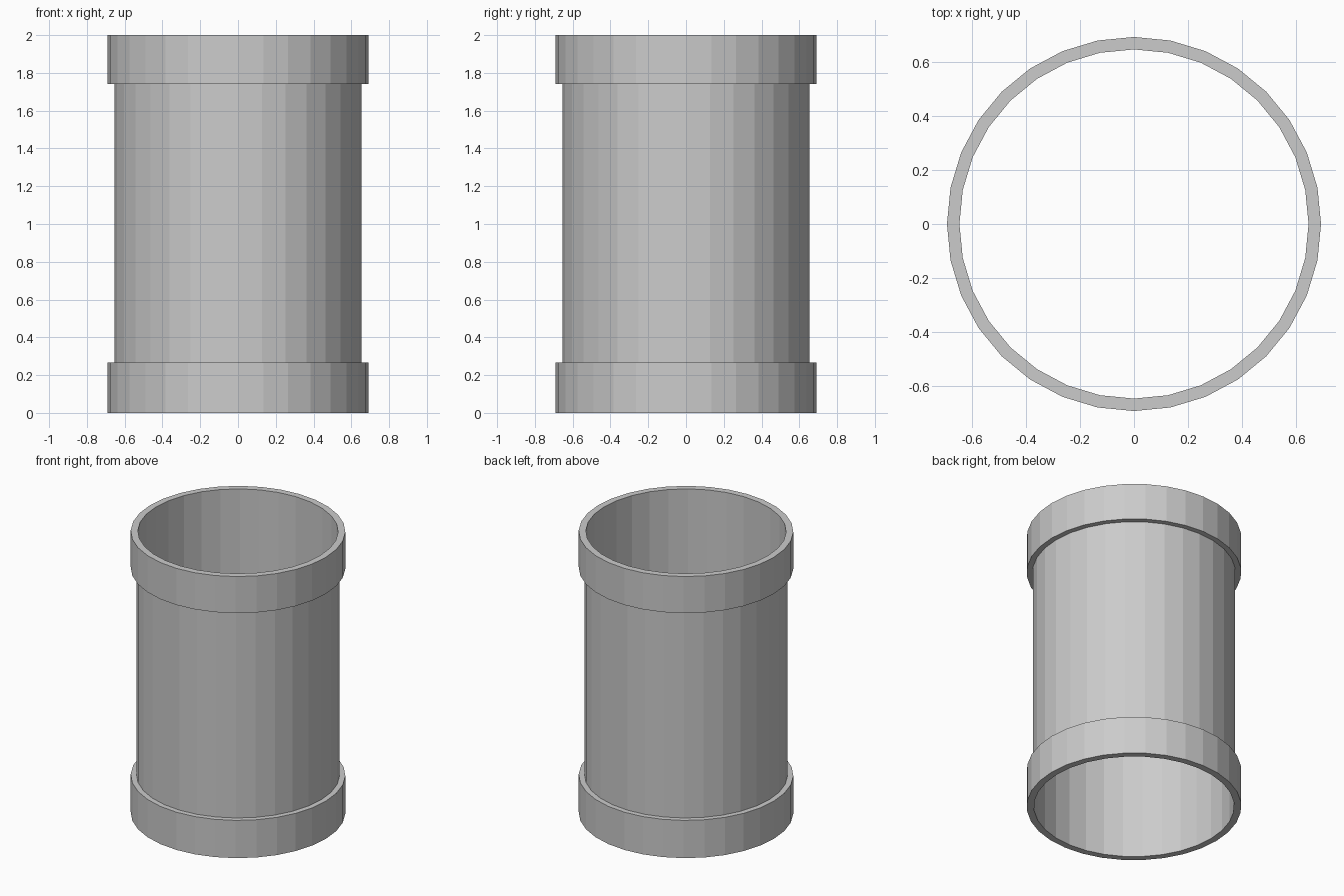
import bpy, bmesh, math

if "Cube" in bpy.data.objects:
    bpy.data.objects.remove(bpy.data.objects["Cube"])

SIDES = 32


def lathe(name, profile):
    """Spin a closed (radius, z) profile around the z axis."""
    bm = bmesh.new()
    rings = []
    for i in range(SIDES):
        a = 2 * math.pi * i / SIDES
        rings.append([bm.verts.new((r * math.cos(a), r * math.sin(a), z)) for r, z in profile])
    n = len(profile)
    for i in range(SIDES):
        p, q = rings[i], rings[(i + 1) % SIDES]
        for j in range(n):
            k = (j + 1) % n
            bm.faces.new((p[j], q[j], q[k], p[k]))
    bmesh.ops.recalc_face_normals(bm, faces=bm.faces)
    mesh = bpy.data.meshes.new(name)
    bm.to_mesh(mesh)
    bm.free()
    obj = bpy.data.objects.new(name, mesh)
    bpy.context.collection.objects.link(obj)
    return obj


BORE, WALL, COLLAR = 0.645, 0.654, 0.691
LOW, HIGH, TOP = 0.268, 1.74, 2.0

# Open pipe with a raised collar at each end
lathe("pipe_with_collars", [
    (BORE, 0), (COLLAR, 0), (COLLAR, LOW), (WALL, LOW),
    (WALL, HIGH), (COLLAR, HIGH), (COLLAR, TOP), (BORE, TOP),
])
